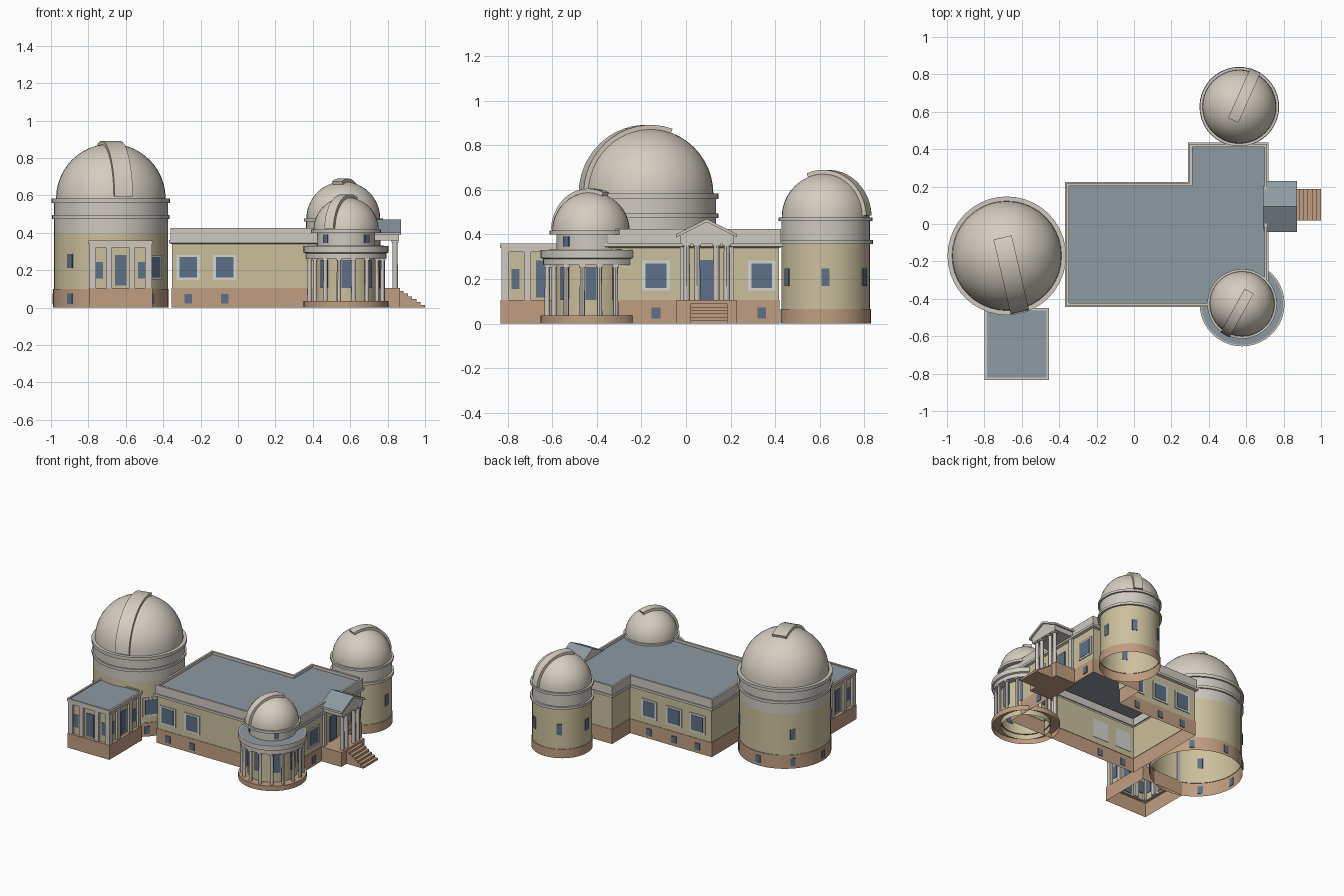
import bpy, bmesh
from math import sin, cos, pi, radians
from mathutils import Vector, Matrix

if "Cube" in bpy.data.objects:
    bpy.data.objects.remove(bpy.data.objects["Cube"])


def material(name, rgb):
    m = bpy.data.materials.new(name)
    m.use_nodes = True
    m.diffuse_color = (*rgb, 1)
    m.node_tree.nodes["Principled BSDF"].inputs["Base Color"].default_value = (*rgb, 1)
    return m


BASE = material("brown base stone", (0.53, 0.34, 0.22))
WALL = material("cream wall", (0.60, 0.53, 0.34))
TRIM = material("pale grey trim", (0.62, 0.58, 0.53))
DOME = material("dome shell", (0.66, 0.61, 0.53))
ROOF = material("blue grey roof", (0.27, 0.32, 0.36))
GLASS = material("dark blue glass", (0.11, 0.16, 0.24))
FRAME = material("window frame", (0.66, 0.66, 0.64))


def finish(name, bm, mats, smooth=False):
    bmesh.ops.recalc_face_normals(bm, faces=bm.faces)
    me = bpy.data.meshes.new(name)
    bm.to_mesh(me)
    bm.free()
    for m in mats:
        me.materials.append(m)
    ob = bpy.data.objects.new(name, me)
    bpy.context.collection.objects.link(ob)
    if smooth:
        bpy.ops.object.select_all(action='DESELECT')
        ob.select_set(True)
        bpy.context.view_layer.objects.active = ob
        bpy.ops.object.shade_smooth_by_angle(angle=radians(30))
    return ob


def circle(x, y, r, n=40):
    return [(x + r * cos(2 * pi * i / n), y + r * sin(2 * pi * i / n)) for i in range(n)]


def rect(x0, x1, y0, y1):
    return [(x0, y0), (x1, y0), (x1, y1), (x0, y1)]


def offset(outline, d):
    """Move a counter-clockwise outline outward by d with mitred corners."""
    pts = [Vector(p) for p in outline]
    out = []
    for i, p in enumerate(pts):
        a, b = p - pts[i - 1], pts[(i + 1) % len(pts)] - p
        na, nb = Vector((a.y, -a.x)).normalized(), Vector((b.y, -b.x)).normalized()
        out.append(p + (na + nb) * d / (1 + na.dot(nb)))
    return out


def shell(name, outline, start, bands, cap=None, smooth=False):
    """Stack wall bands (offset, height, material) on an outline; open underneath."""
    bm = bmesh.new()
    mats = [BASE, WALL, TRIM, ROOF]
    ring = lambda d, z: [bm.verts.new((*p, z)) for p in offset(outline, d)]
    low = ring(*start)
    for d, z, m in bands:
        high = ring(d, z)
        for i in range(len(low)):
            j = (i + 1) % len(low)
            bm.faces.new((low[i], low[j], high[j], high[i])).material_index = mats.index(m)
        low = high
    if cap:
        bm.faces.new(low).material_index = mats.index(cap)
    return finish(name, bm, mats, smooth)


def box(name, x0, x1, y0, y1, z0, z1, mat):
    bm = bmesh.new()
    at = Matrix.Translation(((x0 + x1) / 2, (y0 + y1) / 2, (z0 + z1) / 2))
    bmesh.ops.create_cube(bm, size=1, matrix=at @ Matrix.Diagonal((x1 - x0, y1 - y0, z1 - z0, 1)))
    return finish(name, bm, [mat])


def plate(name, x, y, z, deg, w, h, mat, out=0.0):
    """Thin upright plate facing the compass angle deg."""
    bm = bmesh.new()
    at = Matrix.Translation((x, y, z)) @ Matrix.Rotation(radians(deg), 4, 'Z') @ Matrix.Translation((out, 0, 0))
    bmesh.ops.create_cube(bm, size=1, matrix=at @ Matrix.Diagonal((0.009, w, h, 1)))
    return finish(name, bm, [mat])


def framed_window(x, y, z, deg, w=0.125, h=0.135):
    plate("window_frame", x, y, z, deg, w, h, FRAME)
    plate("window_glass", x, y, z, deg, w - 0.032, h - 0.026, GLASS, 0.002)


def round_windows(name, x, y, r, z, w, h, angles):
    for a in angles:
        t = radians(a)
        plate(name, x + r * cos(t), y + r * sin(t), z, a, w, h, GLASS)


def column(name, x, y, r, z0, z1):
    bm = bmesh.new()
    bmesh.ops.create_cone(bm, segments=12, radius1=r, radius2=r * 0.88, depth=z1 - z0, cap_ends=True,
                          matrix=Matrix.Translation((x, y, (z0 + z1) / 2)))
    finish(name, bm, [TRIM], True)
    box(name + "_capital", x - r * 1.2, x + r * 1.2, y - r * 1.2, y + r * 1.2, z1 - 0.012, z1, TRIM)


def dome(name, x, y, z, r, aim, width, end):
    """Half sphere with a raised shutter running over the top."""
    bm = bmesh.new()
    bmesh.ops.create_uvsphere(bm, u_segments=40, v_segments=24, radius=r, matrix=Matrix.Translation((x, y, z)))
    bmesh.ops.delete(bm, geom=[v for v in bm.verts if v.co.z < z - 0.001], context='VERTS')
    finish(name, bm, [DOME], True)
    bm = bmesh.new()
    u = Vector((cos(radians(aim)), sin(radians(aim)), 0))
    side = Vector((-u.y, u.x, 0)) * width / 2
    prev, n = None, 14
    for k in range(n + 1):
        t = radians(2 + (end - 2) * k / n)
        d = u * cos(t) + Vector((0, 0, sin(t)))
        c = Vector((x, y, z))
        ring = [bm.verts.new(c + d * q + side * s)
                for q, s in ((r * 0.95, -1), (r + 0.016, -1), (r + 0.016, 1), (r * 0.95, 1))]
        if prev:
            for i in range(4):
                bm.faces.new((prev[i - 1], prev[i], ring[i], ring[i - 1]))
        if k in (0, n):
            bm.faces.new(ring)
        prev = ring
    finish(name + "_shutter", bm, [DOME], True)


# Main hall: L-shaped, with cornice, parapet and sunken roof
hall = [(-0.37, -0.445), (0.72, -0.445), (0.72, 0.435), (0.29, 0.435), (0.29, 0.225), (-0.37, 0.225)]
shell("main_hall", hall, (-0.014, 0), [
    (-0.014, 0.105, BASE), (-0.017, 0.105, BASE), (-0.017, 0.34, WALL), (0, 0.345, TRIM), (0, 0.362, TRIM),
    (-0.008, 0.362, TRIM), (-0.008, 0.425, TRIM), (-0.022, 0.425, TRIM), (-0.022, 0.405, TRIM)], ROOF)
hall_windows = [(x, -0.43, -90) for x in (-0.265, -0.07)]
hall_windows += [(x, 0.21, 90) for x in (-0.24, -0.05, 0.15)]
hall_windows += [(0.705, y, 0) for y in (-0.135, 0.34)]
for x, y, deg in hall_windows:
    framed_window(x, y, 0.215, deg)
    plate("basement_window", x, y, 0.048, deg, 0.04, 0.05, GLASS, 0.002)

# Great tower
gx, gy, gr = -0.68, -0.17, 0.305
shell("great_tower", circle(gx, gy, gr), (0.004, 0), [
    (0.004, 0.1, BASE), (0, 0.1, BASE), (0, 0.4, WALL), (0, 0.475, TRIM), (0.01, 0.475, TRIM), (0.01, 0.495, TRIM),
    (0, 0.495, TRIM), (0, 0.56, TRIM), (0.012, 0.56, TRIM), (0.012, 0.583, TRIM), (-0.02, 0.583, TRIM)], None, True)
dome("great_dome", gx, gy, 0.583, 0.293, -77, 0.1, 109)
round_windows("tower_window", gx, gy, gr, 0.248, 0.035, 0.075, (45, 135, 225))
round_windows("tower_basement_window", gx, gy, gr + 0.003, 0.048, 0.035, 0.055, (45, 90, 135, 180, 225, 315))
framed_window(gx + gr * cos(radians(-40)), gy + gr * sin(radians(-40)), 0.215, -40, 0.115)

# Rear tower
rx, ry, rr = 0.563, 0.627, 0.199
shell("rear_tower", circle(rx, ry, rr), (0.004, 0), [
    (0.004, 0.065, BASE), (0, 0.065, BASE), (0, 0.358, WALL), (0.014, 0.358, TRIM), (0.014, 0.376, TRIM),
    (0, 0.376, TRIM), (0, 0.46, TRIM), (0.012, 0.46, TRIM), (0.012, 0.477, TRIM), (-0.02, 0.477, TRIM)], None, True)
dome("rear_dome", rx, ry, 0.477, 0.197, 66, 0.06, 112)
round_windows("rear_tower_window", rx, ry, rr, 0.208, 0.036, 0.08, range(0, 360, 60))

# Rotunda: colonnade around an inner drum, with a small dome
cx, cy = 0.578, -0.427
shell("rotunda_base", circle(cx, cy, 0.227), (0, 0), [(0, 0.036, BASE), (-0.07, 0.036, BASE)], None, True)
shell("rotunda_drum", circle(cx, cy, 0.165), (0, 0), [(0, 0.28, WALL)], None, True)
shell("rotunda_entablature", circle(cx, cy, 0.227), (-0.06, 0.262), [
    (-0.012, 0.262, TRIM), (-0.012, 0.29, TRIM), (0, 0.295, TRIM), (0, 0.33, TRIM), (-0.008, 0.33, TRIM),
    (-0.075, 0.333, ROOF)], None, True)
shell("rotunda_lantern", circle(cx, cy, 0.155), (0, 0.325), [
    (0, 0.4, TRIM), (0.031, 0.4, TRIM), (0.031, 0.418, TRIM), (0.01, 0.418, TRIM)], None, True)
dome("rotunda_dome", cx, cy, 0.416, 0.174, -119, 0.055, 114)
round_windows("rotunda_window", cx, cy, 0.165, 0.18, 0.05, 0.15, range(0, 360, 45))
round_windows("lantern_window", cx, cy, 0.155, 0.368, 0.034, 0.045, range(45, 360, 90))
for i in range(16):
    t = 2 * pi * (i + 0.5) / 16
    column("rotunda_column", cx + 0.2 * cos(t), cy + 0.2 * sin(t), 0.012, 0.036, 0.264)

# Front pavilion with pilasters on three sides
shell("pavilion", rect(-0.8, -0.455, -0.835, -0.45), (-0.003, 0), [
    (-0.003, 0.105, BASE), (-0.025, 0.105, BASE), (-0.025, 0.322, WALL), (-0.006, 0.322, TRIM), (-0.006, 0.34, TRIM),
    (0, 0.34, TRIM), (0, 0.36, TRIM), (-0.013, 0.36, TRIM), (-0.013, 0.353, TRIM)], ROOF)
px, py = -0.6275, -0.6425
for deg, hx, half in ((-90, 0.0, 0.1675), (0, 1, 0.1475), (180, -1, 0.1475)):
    for s in (-0.112, 0, 0.112):
        x, y = (px + s, py - half) if deg == -90 else (px + hx * half, py + s * 1.1)
        plate("pavilion_window", x, y, 0.2, deg, 0.062 if s == 0 else 0.037, 0.165 if s == 0 else 0.09, GLASS)
    for s in (-0.152, -0.062, 0.062, 0.152):
        x, y = (px + s, py - half) if deg == -90 else (px + hx * half, py + s * 1.12)
        box("pavilion_pilaster", x - 0.016, x + 0.016, y - 0.016, y + 0.016, 0.105, 0.325, TRIM)

# Entrance portico
ey = 0.093
box("portico_base", 0.69, 0.865, ey - 0.135, ey + 0.135, 0, 0.105, BASE)
plate("entrance_door", 0.705, ey, 0.195, 0, 0.075, 0.18, GLASS)
for s in (-1, 1):
    for d in (0.043, 0.09):
        column("portico_column", 0.84, ey + s * d, 0.015, 0.105, 0.36)
    y = ey + s * 0.105
    box("portico_pilaster", 0.7, 0.718, y - 0.015, y + 0.015, 0.105, 0.36, TRIM)
box("portico_beam", 0.69, 0.86, ey - 0.12, ey + 0.12, 0.358, 0.395, TRIM)


def gable(name, profile, x0, x1):
    """Profile in (y, z), run along x; upward faces become roof."""
    bm = bmesh.new()
    face = bm.faces.new([bm.verts.new((x0, ey + y, z)) for y, z in profile])
    new = bmesh.ops.extrude_face_region(bm, geom=[face])["geom"]
    bmesh.ops.translate(bm, vec=(x1 - x0, 0, 0), verts=[g for g in new if isinstance(g, bmesh.types.BMVert)])
    bmesh.ops.recalc_face_normals(bm, faces=bm.faces)
    for f in bm.faces:
        f.material_index = 1 if f.normal.z > 0.3 else 0
    finish(name, bm, [TRIM, ROOF])


gable("portico_pediment", [(-0.125, 0.393), (0.125, 0.393), (0, 0.455)], 0.69, 0.86)
gable("portico_roof", [(-0.137, 0.387), (0, 0.455), (0.137, 0.387), (0.137, 0.402), (0, 0.47), (-0.137, 0.402)],
      0.69, 0.872)

# Entrance steps
for i in range(6):
    x = 0.862 + i * 0.023
    box("entrance_step", x, x + 0.023, ey + 0.01 - 0.083, ey + 0.01 + 0.083, 0, 0.09 - i * 0.015, BASE)
